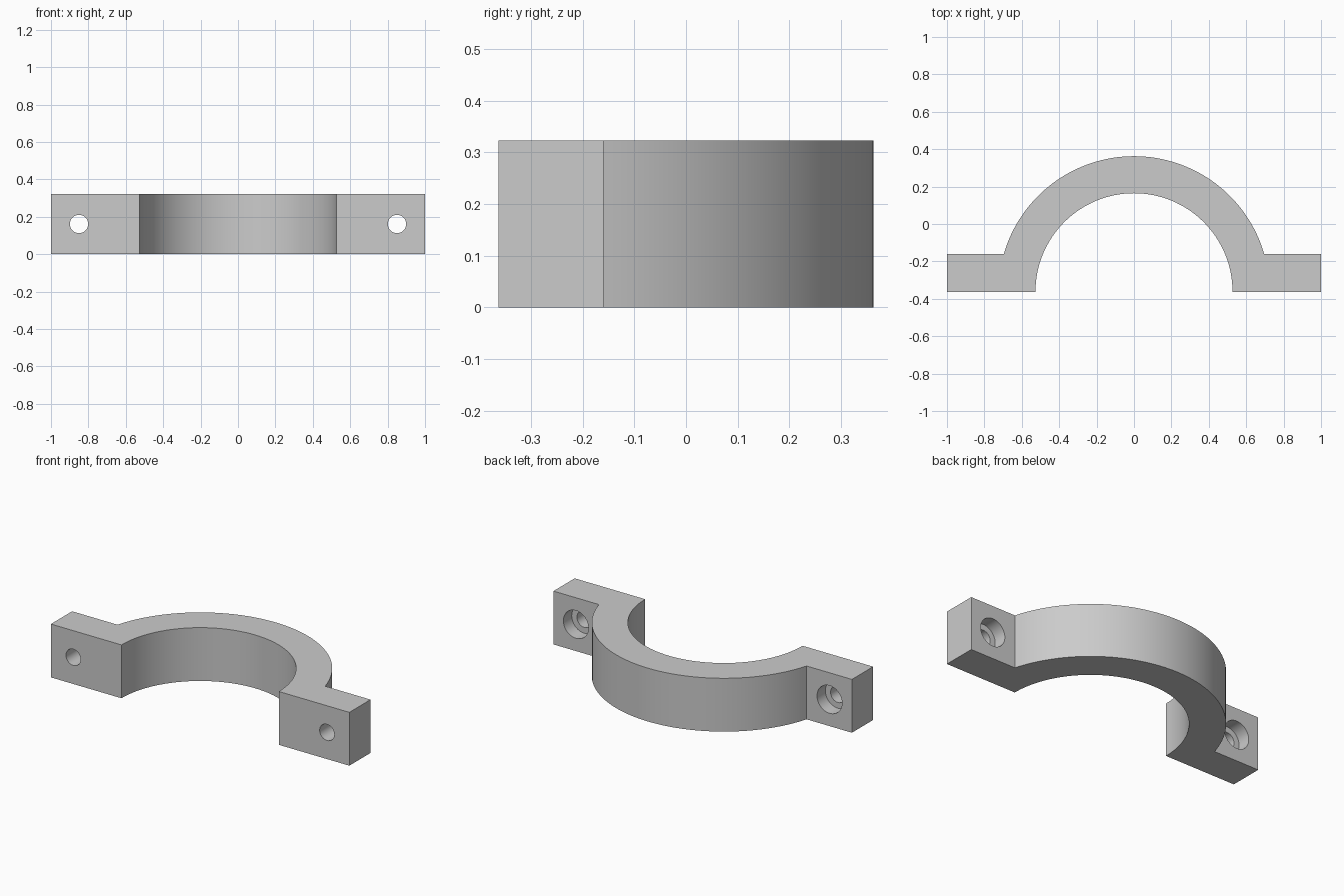
import bpy
import bmesh
from math import sin, cos, asin, pi

cube = bpy.data.objects.get("Cube")
if cube:
    bpy.data.objects.remove(cube, do_unlink=True)

HEIGHT = 0.323
BASE_Y = -0.3625       # flat mating face, also the arc centre
EAR_Y = -0.16          # back face of the bolt ears
OUTER, INNER = 0.725, 0.527
HOLE_X, HOLE_R = 0.85, 0.049
BORE_R, BORE_DEPTH = 0.084, 0.08
STEPS = 64

steel = bpy.data.materials.new("light_grey")
steel.use_nodes = True
steel.diffuse_color = (0.6, 0.6, 0.6, 1)
steel.node_tree.nodes["Principled BSDF"].inputs["Base Color"].default_value = (0.6, 0.6, 0.6, 1)


def arc(radius, start, end):
    angles = [start + (end - start) * i / STEPS for i in range(STEPS + 1)]
    return [(radius * cos(a), BASE_Y + radius * sin(a)) for a in angles]


# Half-ring clamp with an ear on each side, extruded from one outline
root = asin((EAR_Y - BASE_Y) / OUTER)
outline = [(1, BASE_Y), (1, EAR_Y)]
outline += arc(OUTER, root, pi - root)
outline += [(-1, EAR_Y), (-1, BASE_Y)]
outline += arc(INNER, pi, 0)

bm = bmesh.new()
face = bm.faces.new([bm.verts.new((x, y, 0)) for x, y in outline])
top = bmesh.ops.extrude_face_region(bm, geom=[face])["geom"]
bmesh.ops.translate(bm, vec=(0, 0, HEIGHT),
                    verts=[v for v in top if isinstance(v, bmesh.types.BMVert)])
bmesh.ops.recalc_face_normals(bm, faces=bm.faces)
mesh = bpy.data.meshes.new("clamp_half")
bm.to_mesh(mesh)
bm.free()
clamp = bpy.data.objects.new("clamp_half", mesh)
bpy.context.collection.objects.link(clamp)
mesh.materials.append(steel)


def drill(x, radius, y0, y1):
    """Cut a round hole along y."""
    bpy.ops.mesh.primitive_cylinder_add(
        vertices=48, radius=radius, depth=y1 - y0,
        location=(x, (y0 + y1) / 2, HEIGHT / 2), rotation=(pi / 2, 0, 0))
    cutter = bpy.context.object
    cutter.name = "hole_cutter"
    cutter.hide_render = True
    cutter.data.materials.append(steel)
    bpy.ops.object.select_all(action='DESELECT')
    clamp.select_set(True)
    bpy.context.view_layer.objects.active = clamp
    mod = clamp.modifiers.new("hole", 'BOOLEAN')
    mod.operation = 'DIFFERENCE'
    mod.solver = 'EXACT'
    mod.object = cutter
    bpy.ops.object.modifier_apply(modifier=mod.name)
    bpy.data.objects.remove(cutter, do_unlink=True)


# Through hole and back counterbore in each ear
for side in (-1, 1):
    drill(side * HOLE_X, HOLE_R, BASE_Y - 0.1, EAR_Y + 0.1)
    drill(side * HOLE_X, BORE_R, EAR_Y - BORE_DEPTH, EAR_Y + 0.1)

bpy.ops.object.shade_smooth_by_angle(angle=pi / 6)
